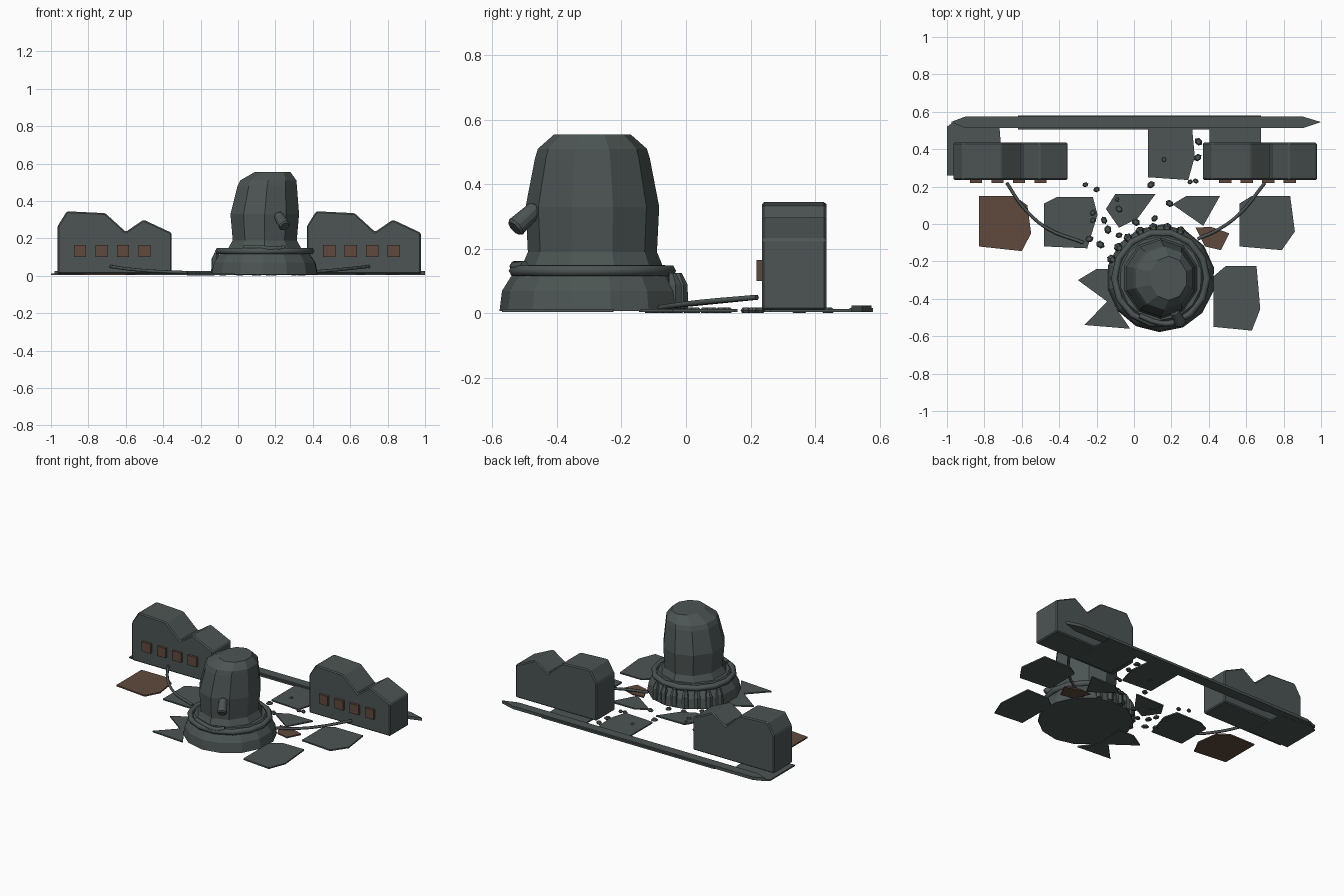
import bpy, bmesh, math, random
from mathutils import Vector

cube = bpy.data.objects.get("Cube")
if cube:
    bpy.data.objects.remove(cube, do_unlink=True)
random.seed(4)


def material(name, rgb):
    m = bpy.data.materials.new(name)
    m.use_nodes = True
    m.diffuse_color = (*rgb, 1)
    m.node_tree.nodes["Principled BSDF"].inputs["Base Color"].default_value = (*rgb, 1)
    return m


STONE = material("slate grey", (0.072, 0.09, 0.087))
RUST = material("rust brown", (0.115, 0.068, 0.048))


def finish(bm, name, mat):
    bmesh.ops.recalc_face_normals(bm, faces=bm.faces)
    mesh = bpy.data.meshes.new(name)
    bm.to_mesh(mesh)
    bm.free()
    mesh.materials.append(mat)
    ob = bpy.data.objects.new(name, mesh)
    bpy.context.collection.objects.link(ob)
    return ob


def bevel(ob, width):
    mod = ob.modifiers.new("soft_edges", "BEVEL")
    mod.width, mod.segments = width, 1


def prism(name, points, offset, mat=STONE):
    """Extrude a flat outline of 3D points along an offset."""
    bm = bmesh.new()
    face = bm.faces.new([bm.verts.new(p) for p in points])
    out = bmesh.ops.extrude_face_region(bm, geom=[face])
    bmesh.ops.translate(bm, vec=offset, verts=[v for v in out["geom"] if isinstance(v, bmesh.types.BMVert)])
    return finish(bm, name, mat)


def slab(name, outline, z=0.004, thick=0.009, mat=STONE):
    return prism(name, [(x, y, z) for x, y in outline], (0, 0, thick), mat)


def box(name, lo, hi, mat=STONE):
    outline = [(lo[0], lo[1]), (hi[0], lo[1]), (hi[0], hi[1]), (lo[0], hi[1])]
    return slab(name, outline, lo[2], hi[2] - lo[2], mat)


def loft(name, rings, sides, turn=0.0):
    """Stack of polygon rings: centre x, centre y, z, radius x, radius y."""
    bm = bmesh.new()
    loops = []
    for cx, cy, z, rx, ry in rings:
        angles = [turn + math.tau * i / sides for i in range(sides)]
        loops.append([bm.verts.new((cx + rx * math.cos(a), cy + ry * math.sin(a), z)) for a in angles])
    for low, high in zip(loops, loops[1:]):
        for i in range(sides):
            j = (i + 1) % sides
            bm.faces.new((low[i], low[j], high[j], high[i]))
    bm.faces.new(loops[0])
    bm.faces.new(loops[-1])
    return finish(bm, name, STONE)


def tube(name, points, radius, closed=False):
    curve = bpy.data.curves.new(name, "CURVE")
    curve.dimensions = "3D"
    curve.bevel_depth, curve.bevel_resolution = radius, 1
    curve.use_fill_caps = True
    curve.resolution_u = 4
    spline = curve.splines.new("POLY" if closed else "BEZIER")
    pts = spline.points if closed else spline.bezier_points
    pts.add(len(points) - 1)
    for p, co in zip(pts, points):
        if closed:
            p.co = (*co, 1)
        else:
            p.co = co
            p.handle_left_type = p.handle_right_type = "AUTO"
    spline.use_cyclic_u = closed
    curve.materials.append(STONE)
    ob = bpy.data.objects.new(name, curve)
    bpy.context.collection.objects.link(ob)
    return ob


# Two twin-roofed buildings with a row of windows
roof = [(-0.965, 0.01), (-0.965, 0.265), (-0.915, 0.345), (-0.71, 0.335),
        (-0.60, 0.235), (-0.505, 0.30), (-0.355, 0.23), (-0.355, 0.01)]
for side, dx in (("right", 0), ("left", 1.333)):
    house = prism(side + "_building", [(x + dx, 0.235, z) for x, z in roof], (0, 0.2, 0))
    bevel(house, 0.007)
    for i in range(4):
        x = -0.845 + dx + 0.115 * i
        box(f"{side}_window_{i + 1}", (x - 0.033, 0.219, 0.1), (x + 0.033, 0.237, 0.165), RUST)

# Tower: flared base, ring and leaning faceted body
CX, CY = 0.143, -0.29
loft("tower_base", [(CX, CY, 0.007, 0.29, 0.288), (CX, CY, 0.07, 0.277, 0.28),
                    (CX, CY, 0.11, 0.25, 0.255), (CX, CY, 0.15, 0.22, 0.225)], 14, 0.2)
ring = [(CX + 0.247 * math.cos(a), CY + 0.247 * math.sin(a), 0.132)
        for a in [math.tau * i / 14 for i in range(14)]]
tube("tower_ring", ring, 0.019, closed=True)
loft("tower_body", [(CX, CY, 0.13, 0.215, 0.225), (CX, CY, 0.19, 0.18, 0.2),
                    (CX, CY, 0.33, 0.193, 0.207), (0.156, CY, 0.48, 0.167, 0.178),
                    (0.162, CY, 0.51, 0.158, 0.169), (0.185, CY, 0.555, 0.1, 0.118)],
     10, math.pi / 10)
tube("ring_hose", [(0.03, -0.49, 0.15), (0.12, -0.525, 0.15), (0.20, -0.53, 0.145),
                   (0.25, -0.50, 0.15)], 0.014)

# Spout on the tower front
bm = bmesh.new()
bmesh.ops.create_cone(bm, cap_ends=True, segments=8, radius1=0.034, radius2=0.027, depth=0.1)
spout = finish(bm, "spout", STONE)
start, end = Vector((0.25, -0.53, 0.265)), Vector((0.215, -0.465, 0.325))
spout.location = (start + end) / 2
spout.rotation_euler = (end - start).to_track_quat("Z", "Y").to_euler()
bevel(spout, 0.008)

# Upright stones around the back of the base
for i in range(7):
    a = math.radians(68 + 15 * i)
    x, y = CX + 0.285 * math.cos(a), CY + 0.275 * math.sin(a)
    stone = loft(f"upright_stone_{i + 1}", [(0, 0, 0, 0.024, 0.024), (0, 0, 0.075, 0.022, 0.022),
                                            (-0.008, 0, 0.11, 0.012, 0.014)], 6)
    stone.location = (x, y, 0.015)
    stone.rotation_euler = (0, 0, a)

# Long pointed rail at the back, with lower end plates
slab("back_rail", [(-0.98, 0.545), (-0.90, 0.575), (0.90, 0.575), (1.0, 0.545),
                   (0.90, 0.512), (-0.90, 0.512)], 0.005, 0.02)
box("rail_edge", (-0.62, 0.506, 0.004), (0.68, 0.58, 0.016))

# Broken paving slabs
paving = [
    [(-1, 0.26), (-1, 0.52), (-0.96, 0.55), (-0.72, 0.53), (-0.70, 0.26)],
    [(0.075, 0.25), (0.075, 0.52), (0.31, 0.52), (0.325, 0.36), (0.29, 0.235)],
    [(0.405, 0.26), (0.405, 0.52), (0.68, 0.52), (0.68, 0.26)],
    [(-0.48, 0.11), (-0.41, 0.145), (-0.22, 0.145), (-0.195, 0.05), (-0.25, -0.13), (-0.48, -0.12)],
    [(-0.10, 0.16), (0.115, 0.16), (0.02, 0.03), (-0.08, -0.02), (-0.15, 0.08)],
    [(0.205, 0.105), (0.28, 0.15), (0.46, 0.15), (0.37, -0.01)],
    [(0.565, 0.11), (0.63, 0.15), (0.835, 0.15), (0.86, -0.04), (0.79, -0.14), (0.565, -0.12)],
    [(0.425, -0.28), (0.49, -0.225), (0.655, -0.225), (0.675, -0.455), (0.63, -0.57), (0.425, -0.55)],
    [(-0.30, -0.30), (-0.20, -0.24), (-0.08, -0.24), (-0.10, -0.45), (-0.15, -0.41)],
    [(-0.265, -0.54), (-0.13, -0.40), (-0.02, -0.56)],
]
for i, outline in enumerate(paving):
    slab(f"paving_slab_{i + 1}", outline)
slab("rusty_slab", [(-0.83, 0.15), (-0.64, 0.15), (-0.57, 0.10), (-0.55, -0.05),
                    (-0.60, -0.145), (-0.83, -0.12)], mat=RUST)
slab("rusty_shard", [(0.33, -0.02), (0.41, -0.015), (0.51, -0.05), (0.465, -0.14),
                     (0.38, -0.12)], mat=RUST)

# Hanging cables from the buildings to the tower
tube("right_cable", [(-0.68, 0.22, 0.05), (-0.60, 0.10, 0.038), (-0.47, -0.02, 0.026),
                     (-0.27, -0.10, 0.018)], 0.009)
tube("left_cable", [(0.70, 0.22, 0.05), (0.56, 0.05, 0.035), (0.45, -0.03, 0.025),
                    (0.34, -0.08, 0.018)], 0.009)

# Loose rubble
spots = [(-0.26, 0.21), (-0.20, 0.185), (-0.09, 0.13), (-0.08, 0.08), (0.09, 0.21),
         (0.11, 0.03), (0.30, 0.225), (0.33, 0.23), (0.345, 0.44), (0.34, 0.355),
         (0.16, 0.345), (0.19, 0.11), (-0.24, -0.08), (-0.16, 0.02), (-0.22, 0.02),
         (-0.08, -0.06), (-0.18, -0.11), (-0.22, 0.06), (-0.14, -0.03), (0.01, 0.01)]
for i, (x, y) in enumerate(spots):
    r = random.uniform(0.014, 0.026)
    rock = loft(f"rubble_{i + 1}", [(0, 0, 0, r * 0.8, r * 0.6), (0, 0, 0.007, r, r * 0.8),
                                    (0, 0, 0.016, r * 0.6, r * 0.5)], 6)
    rock.location = (x, y, 0.002)
    rock.rotation_euler[2] = random.uniform(0, 3)
